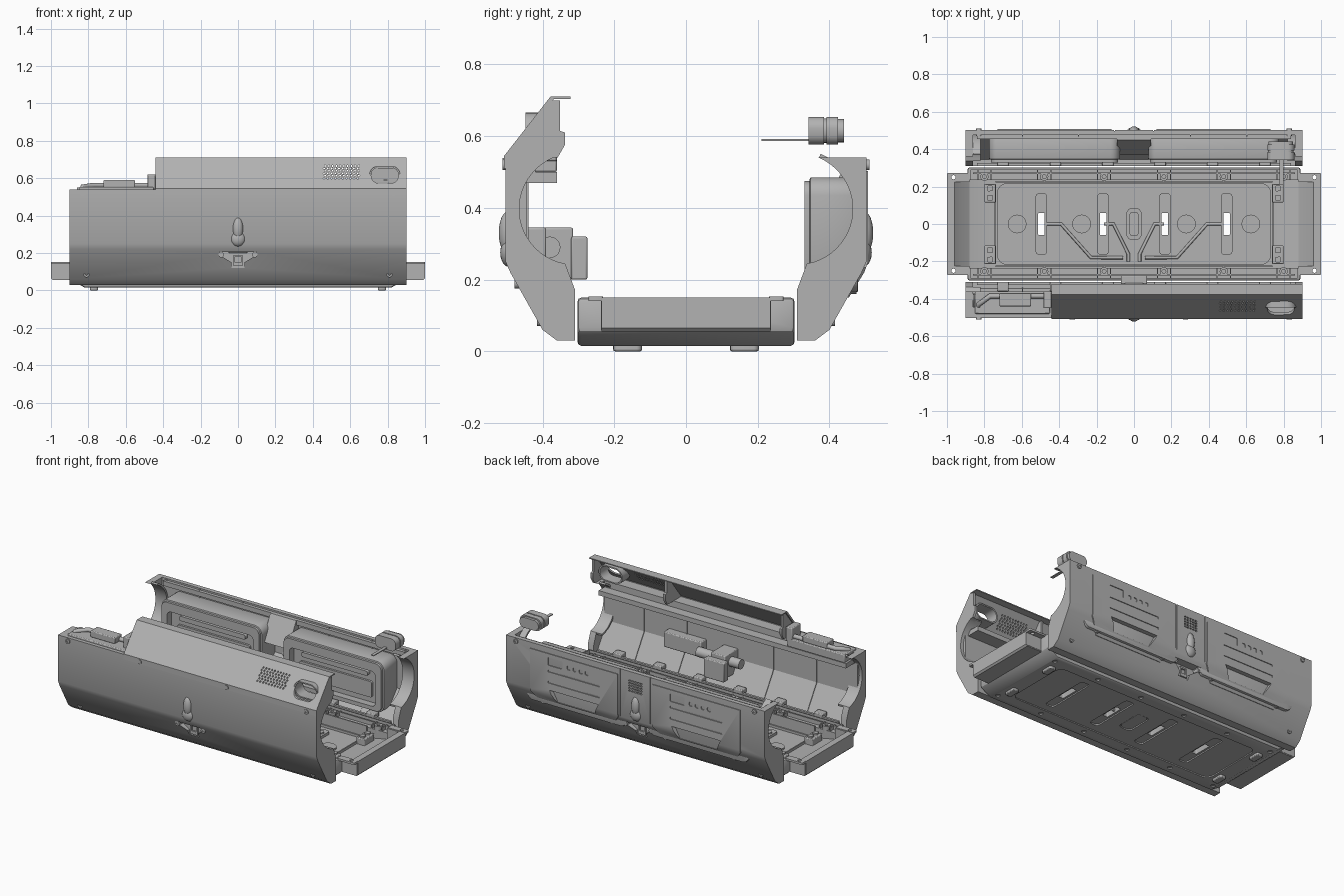
import bpy, bmesh, math

cube = bpy.data.objects.get("Cube")
if cube:
    bpy.data.objects.remove(cube, do_unlink=True)

COLOUR = (.45, .45, .45, 1)
grey = bpy.data.materials.new("plain_grey")
grey.use_nodes = True
grey.diffuse_color = COLOUR
grey.node_tree.nodes["Principled BSDF"].inputs["Base Color"].default_value = COLOUR

# Shared levels and sizes
END, FACE, SEAM = .9, .503, .31
TOP, RIM, FLOOR = .54, .15, .05
THIN, SOFT, FAR = .006, .005, .6
BOTH = (-1, 1)
made = []


def finish(name, bm, bevel=0):
    bmesh.ops.recalc_face_normals(bm, faces=bm.faces)
    mesh = bpy.data.meshes.new(name)
    bm.to_mesh(mesh)
    bm.free()
    mesh.materials.append(grey)
    ob = bpy.data.objects.new(name, mesh)
    bpy.context.collection.objects.link(ob)
    if bevel:
        mod = ob.modifiers.new("edges", "BEVEL")
        mod.width, mod.segments, mod.limit_method = bevel, 2, "ANGLE"
    made.append(ob)
    return ob


def prism(name, axis, start, stop, *outlines, bevel=0):
    """Extrude one or more outlines along an axis."""
    place = {"x": lambda p, a: (a, *p), "y": lambda p, a: (p[0], a, p[1]), "z": lambda p, a: (*p, a)}[axis]
    bm = bmesh.new()
    for outline in outlines:
        low = [bm.verts.new(place(p, start)) for p in outline]
        high = [bm.verts.new(place(p, stop)) for p in outline]
        bm.faces.new(low)
        bm.faces.new(reversed(high))
        for i in range(len(outline)):
            bm.faces.new((low[i - 1], low[i], high[i], high[i - 1]))
    return finish(name, bm, bevel)


def hole(ob, axis, start, stop, *outlines):
    """Cut extruded outlines out of an object."""
    cutter = prism("cutter", axis, start, stop, *outlines)
    mod = ob.modifiers.new("cut", "BOOLEAN")
    mod.operation, mod.solver, mod.object = "DIFFERENCE", "EXACT", cutter
    bpy.context.view_layer.update()
    mesh = bpy.data.meshes.new_from_object(ob.evaluated_get(bpy.context.evaluated_depsgraph_get()))
    ob.modifiers.clear()
    ob.data = mesh
    made.remove(cutter)
    bpy.data.objects.remove(cutter, do_unlink=True)


def rect(cx, cy, width, height):
    return [(cx + i * width / 2, cy + j * height / 2) for i, j in ((-1, -1), (1, -1), (1, 1), (-1, 1))]


def circle(cx, cy, radius, sides=20):
    turn = math.tau / sides
    return [(cx + radius * math.cos(i * turn), cy + radius * math.sin(i * turn)) for i in range(sides)]


def rounded(cx, cy, width, height, radius):
    ring = circle(0, 0, radius, 24)
    dx, dy = width / 2 - radius, height / 2 - radius
    return [(cx + x + math.copysign(dx, x + y * THIN), cy + y + math.copysign(dy, y + x * THIN)) for x, y in ring]


def symmetric(half):
    return half + [(-x, y) for x, y in reversed(half)]


def shifted(outline, dx):
    return [(x + dx, y) for x, y in outline]


def box(name, xs, ys, zs, bevel=0):
    return prism(name, "z", *zs, [(xs[0], ys[0]), (xs[1], ys[0]), (xs[1], ys[1]), (xs[0], ys[1])], bevel=bevel)


def ball(name, location, scale):
    bm = bmesh.new()
    bmesh.ops.create_uvsphere(bm, u_segments=20, v_segments=12, radius=1)
    bmesh.ops.scale(bm, vec=scale, verts=bm.verts)
    bmesh.ops.translate(bm, vec=location, verts=bm.verts)
    finish(name, bm)


def pipe(name, points, radius):
    curve = bpy.data.curves.new(name, "CURVE")
    curve.dimensions, curve.bevel_depth, curve.use_fill_caps = "3D", radius, True
    curve.bevel_resolution = 2
    spline = curve.splines.new("POLY")
    spline.points.add(len(points) - 1)
    for point, position in zip(spline.points, points):
        point.co = (*position, 1)
    curve.materials.append(grey)
    bpy.context.collection.objects.link(bpy.data.objects.new(name, curve))


# Base tray: sunken floor, side ledges and open slots
slots = [k * .165 for k in range(-3, 4, 2)]
stations = [k * .16 for k in range(-5, 6, 2)]
slot_holes = [rounded(x, 0, .035, .12, THIN) for x in slots]
tray = prism("base_tray", "y", -.303, .303, symmetric([(.89, RIM), (.89, .055), (.82, .015)]), bevel=.012)
hole(tray, "y", -.235, .235, symmetric([(END, FAR), (END, .085), (.8, .06)]))
hole(tray, "z", .115, FAR, rect(0, 0, 1.75, .58))
hole(tray, "z", FLOOR - SOFT, FAR, rounded(0, 0, 1.46, .43, .05))
hole(tray, "z", 0, .022, rounded(0, 0, 1.46, .43, .05))
hole(tray, "z", 0, .03, *[rounded(x, 0, .062, .33, .02) for x in slots], rounded(0, 0, .09, .18, .03))
hole(tray, "z", 0, .022, *[circle(x, s * .253, .014) for x in stations for s in BOTH])
hole(tray, "z", 0, FAR, *slot_holes)
brackets = prism("slot_brackets", "z", .04, .062, *[rounded(x, 0, .062, .33, .02) for x in slots])
hole(brackets, "z", 0, FAR, *slot_holes)
prism("bracket_studs", "z", .06, .07, *[circle(x, t * .115, .02) for x in slots for t in BOTH])
prism("floor_plug", "z", .025, .065, rounded(0, 0, .08, .17, .03))
prism("plug_core", "z", .06, .075, rounded(0, 0, .05, .13, .02))
for s in BOTH:
    # Sloping ears with cheeks and screw tabs
    prism("tray_ear", "y", -.235, .235, [(s * x, z) for x, z in
          ((.88, .055), (.99, .055), (1, .065), (1, RIM), (.96, RIM), (.93, .12), (.88, .083))])
    for t in BOTH:
        box("ear_cheek", (s * .88, s * .995), (t * .225, t * .237), (.06, RIM))
        tab = prism("ear_tab", "z", .14, .153, rounded(s * .94, t * .252, .12, .04, THIN))
        hole(tab, "z", 0, FAR, circle(s * .965, t * .25, .011))
        # Feet below, corner clamps above
        prism("foot", "z", 0, .03, rounded(s * .77, t * .163, .045, .08, .015), bevel=SOFT)
        prism("corner_clamp", "z", FLOOR, .1, rounded(s * .77, t * .165, .06, .1, THIN), bevel=SOFT)
        prism("clamp_studs", "z", .1, .11, *[rounded(s * .77, t * .165 + k * .025, .03, .03, THIN) for k in BOTH])
    # Ledge rails, dividers and screw bosses
    box("ledge_rail", (-.86, .86), (s * .268, s * .276), (.11, .14))
    box("inner_rail", (-.74, .74), (s * .222, s * .23), (FLOOR, .128))
    box("end_rail", (s * .738, s * .746), (-.21, .21), (FLOOR, .075))
    bosses = prism("ledge_bosses", "z", .1, .14, *[circle(x, s * .253, .022) for x in stations])
    hole(bosses, "z", .12, FAR, *[circle(x, s * .253, .01) for x in stations])
    prism("ledge_dividers", "z", .11, .138, *[rect(x + k * .035, s * .263, THIN, .055) for x in stations for k in BOTH])
    # Raised cable tracks and floor discs
    pipe("long_track", [(s * x, y, FLOOR) for x, y in ((.47, 0), (.39, 0), (.23, -.18), (.06, -.18))], .009)
    pipe("short_track", [(s * x, y, FLOOR) for x, y in ((.16, 0), (.11, 0), (.03, -.16), (.03, -.2))], .009)
    prism("floor_discs", "z", .04, FLOOR + SOFT, circle(s * .28, 0, .05), circle(s * .625, 0, .05))

# Two facing shells: folded wall and end plates with a round cut-out
outer = [(FACE, TOP), (FACE, .25), (.49, .22), (.4, .06), (.36, .03), (SEAM, .03)]


def bow(radius):
    angles = [math.radians(a) for a in range(-80, 68, 7)]
    return [(SEAM + radius * math.cos(a), .397 + radius * math.sin(a)) for a in angles]


walls = {}
for s, side, depth in ((-1, "front", .445), (1, "back", .475)):
    def facing(outline):
        return [(s * y, z) for y, z in outline]

    liner = [(SEAM, .12), (.345, .12), (depth, .28), (depth, TOP)]
    walls[side] = wall = prism(side + "_shell", "x", -.88, .88, facing(outer + liner))
    for e in BOTH:
        prism(side + "_end_plate", "x", e * .86, e * END, facing(outer + [(SEAM, .173)] + bow(.155) + [(.36, TOP)]))
        prism(side + "_end_ring", "x", e * .82, e * .862, facing(bow(.155) + bow(.167)[::-1]))
    for x in (-.6, -.3, .3, .6):
        prism(side + "_liner_rib", "x", x, x + THIN, facing([(y - THIN, z) for y, z in liner[1:]] + [(.48, TOP), (.48, .28)]))
    # Hinge strip along the seam
    box(side + "_hinge_strip", (-.84, .84), (s * SEAM, s * .325), (.1, RIM))
    for k in range(-5, 6, 2):
        box(side + "_hinge_lug", (k * .14 - .03, k * .14 + .03), (s * SEAM, s * .36), (.1, .165), SOFT)
    # Centre knob, its teardrop boss and the latch recess
    ball(side + "_knob_boss", (0, s * .497, .33), (.028, .025, .06))
    ball(side + "_knob", (0, s * .493, .275), (.04, .025, .04))
    hole(wall, "y", s * .43, s * FAR, symmetric([(.1, .205), (.1, .19), (.035, RIM), (.035, .12)]))
    latch = prism(side + "_latch", "y", s * .42, s * .44, rect(0, .16, .05, .06))
    hole(latch, "y", s * .43, s * FAR, rect(0, .165, .03, .03))
    # Hex screws on the face and on the slope
    for x, z, y in ((.83, .52, .511), (.81, .085, .415), (.09, .19, .478)):
        for e in BOTH:
            screw = prism(side + "_screw", "y", s * (y - .04), s * y, circle(e * x, z, .015))
            hole(screw, "y", s * (y - SOFT), s * FAR, circle(e * x, z, THIN, 6))

# Back shell: folded control panels, inner modules, centre vent and seams
back = walls["back"]
PROUD = FACE + SOFT
for s in BOTH:
    x = s * .425
    hole(back, "y", .455, FAR, shifted(symmetric([(.17, .275), (.13, .2)]), x))
    panel = prism("control_panel", "x", x - .305, x + .305,
                  [(PROUD, FACE), (PROUD, .25), (.497, .22), (.454, RIM), (.44, RIM), (.48, .24), (.48, FACE)])
    hole(panel, "y", .4, FAR, *[[(x + e * .31, .24), (x + e * .31, .14), (x + e * .23, .14)] for e in BOTH])
    buttons = [x + .035 - k * .042 for k in range(4)]
    hole(panel, "y", .49, FAR, rounded(x + .13, .455, .1, .05, THIN), *[rounded(b, .45, .026, .026, .01) for b in buttons])
    hole(panel, "y", .488, FAR, rect(x, .395, .36, .012), rect(x, .325, .36, .012))
    hole(panel, "y", .4, FAR, shifted(symmetric([(.17, .275), (.13, .2)]), x))
    prism("display", "y", .48, .496, rect(x + .13, .455, .07, .03))
    prism("panel_buttons", "y", .48, FACE, *[circle(b, .45, .009) for b in buttons])
    prism("panel_bolts", "y", .43, .475, *[circle(x + e * .24, .18, .02) for e in BOTH])
    # Inner module with recessed face and handle bar
    window = rounded(x, SEAM, FAR, .22, .03)
    module = prism("inner_module", "y", .345, .48, rounded(x, .325, .7, .32, .05), bevel=SOFT)
    hole(module, "y", .3, .375, window)
    lip = prism("module_lip", "y", .33, .352, rounded(x, .325, .68, .3, .04))
    hole(lip, "y", .3, .4, window)
    prism("module_bar", "y", .35, .38, rounded(x, .385, .46, .03, .012))
    prism("module_plate", "y", .362, .38, rounded(x, .285, FACE, .1, .012))
    box("back_rail", (s * .09, s * .84), (.455, .48), (.5, .53))
hole(back, "y", .485, FAR, *[rect(i * .02, .45 + j * .016, .014, .008) for i in range(-2, 3) for j in range(-2, 3)])
hole(back, "y", .497, FAR, *[rect(e * .105, .4, THIN, .4) for e in BOTH])
prism("centre_ramp", "x", -.09, .09, [(.37, .38), (.45, .53), (.48, .53), (.48, .38)])

# Front shell: ledges, drive unit and corner pipework
box("front_ledge", (-.86, .86), (-.45, -.36), (.47, .5))
box("front_upstand", (-.44, .86), (-.45, -.42), (.47, TOP))
box("drive_body", (-.05, .05), (-.45, -.315), (.2, .345), SOFT)
box("drive_cap", (-.07, .07), (-.32, -.275), (.2, .32), SOFT)
box("drive_box", (.17, .43), (-.45, -.39), (.25, .345), SOFT)
prism("drive_shaft", "x", -.12, .18, circle(-.38, .29, .03))
pipe("corner_pipe", [(-.84, -.46, .5), (-.83, -.43, .555), (-.77, -.385, .562), (-.45, -.385, .562)], .014)
box("pipe_tray", (-.85, -.45), (-.48, -.36), (.5, .552), SOFT)
box("pipe_clamp", (-.72, -.55), (-.44, -.37), (.55, .59), SOFT)
box("pipe_joint", (-.485, -.44), (-.45, -.36), (.53, .62), SOFT)

# Sloping lid with perforations and an oval port
PORT = (.785, .615)
opening = rounded(*PORT, .146, .086, .042)
lid = prism("lid", "x", -.44, END, [(-.507, .51), (-.507, .545), (-.378, .71), (-.322, .71), (-.322, .704),
                                    (-.368, .704), (-.492, .545), (-.492, .51)])
hole(lid, "y", -FAR, -.3, opening)
hole(lid, "y", -FAR, -.3, *[circle(.46 + i * .02 + j % 2 * THIN, FAR + j * .013, SOFT, 6)
                            for i in range(10) for j in range(6)])
for name, x in (("lid_rib", -.43), ("lid_bracket", .38), ("lid_end", .885)):
    prism(name, "x", x, x + .015, [(-.5, TOP), (-.378, .7), (-.352, .7), (-.352, .615), (-.338, .61),
                                   (-.338, .575), (-.358, TOP)])
port = prism("port_frame", "y", -.447, -.37, rounded(*PORT, .165, .102, .05))
hole(port, "y", -FAR, -.3, opening)
prism("lid_screws", "y", -.511, -.49, circle(-.33, .525, .014), circle(.275, .525, .014))

# Loose oval plug with its thin tongue
for name, start, stop, inset in (("body", .342, .385, 0), ("neck", .38, .4, .01), ("flange", .392, .424, 0), ("tip", .42, .44, .013)):
    prism("plug_" + name, "y", start, stop, rounded(*PORT, .145 - inset, .078 - inset, .032))
box("plug_tongue", (.778, .798), (.21, .35), (.587, .592))

bpy.ops.object.select_all(action="DESELECT")
for ob in made:
    ob.select_set(True)
bpy.context.view_layer.objects.active = made[0]
bpy.ops.object.shade_smooth_by_angle(angle=math.radians(30))
